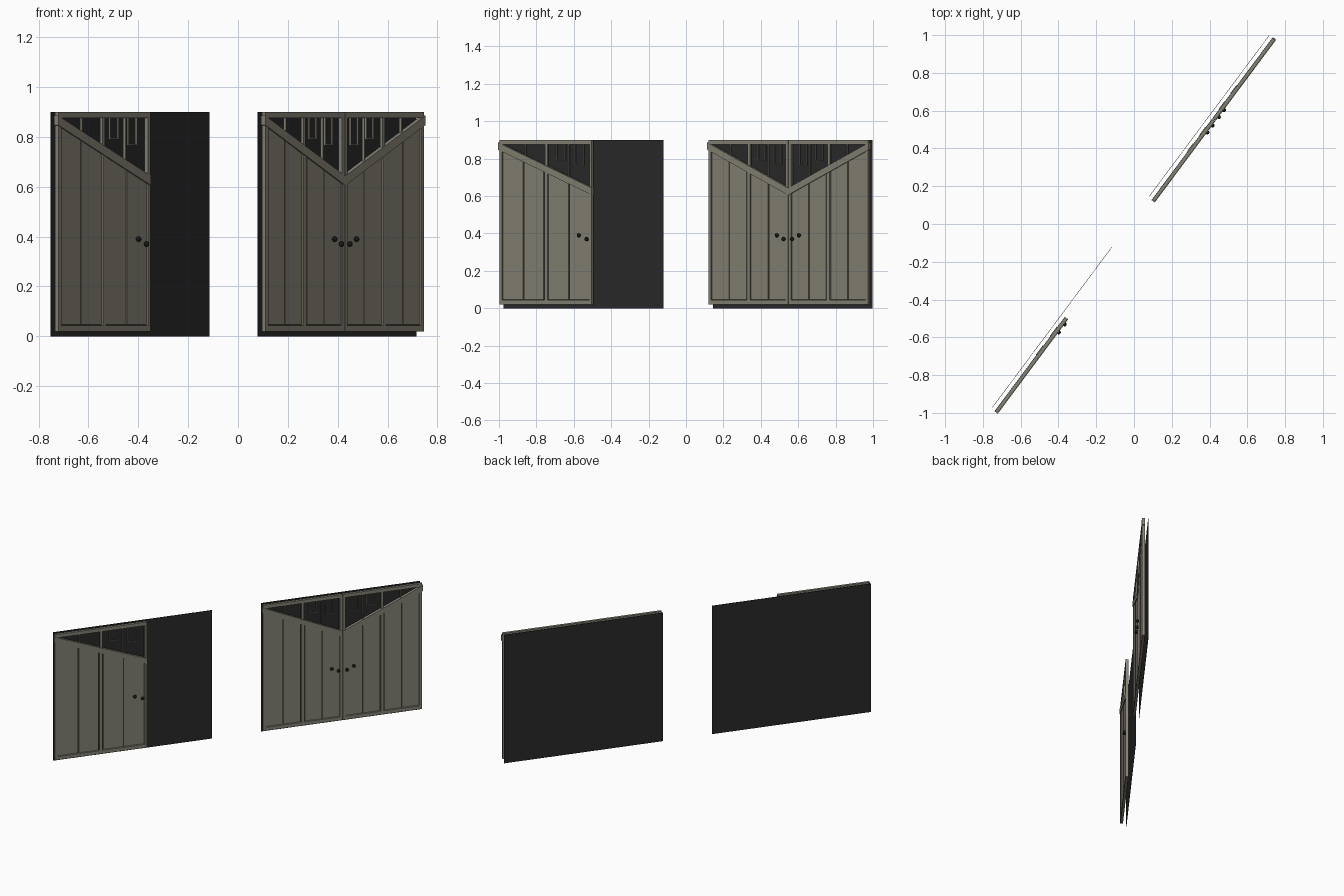
import bpy, bmesh, math
from mathutils import Matrix, Vector

cube = bpy.data.objects.get("Cube")
if cube:
    bpy.data.objects.remove(cube, do_unlink=True)


def material(name, rgb):
    m = bpy.data.materials.new(name)
    m.use_nodes = True
    m.diffuse_color = (*rgb, 1)
    m.node_tree.nodes["Principled BSDF"].inputs["Base Color"].default_value = (*rgb, 1)
    return m


WOOD = material("weathered grey wood", (0.24, 0.228, 0.18))
GROOVE = material("dark plank groove", (0.075, 0.072, 0.058))
BLACK = material("charcoal panel", (0.023, 0.023, 0.023))
IRON = material("black iron", (0.008, 0.008, 0.008))

ANGLE = math.radians(53.3)
LENGTH, TOP, BOTTOM = 1.064, 0.9, 0.02
STILE, RAIL = 0.018, 0.024


def finish(name, bm, mat, frame):
    bmesh.ops.recalc_face_normals(bm, faces=bm.faces)
    mesh = bpy.data.meshes.new(name)
    bm.to_mesh(mesh)
    bm.free()
    mesh.materials.append(mat)
    ob = bpy.data.objects.new(name, mesh)
    ob.matrix_world = frame
    bpy.context.collection.objects.link(ob)
    return ob


def prism(bm, outline, near, far):
    """Extrude an outline in the wall plane; depth grows toward the front."""
    face = bm.faces.new([bm.verts.new((u, -near, z)) for u, z in outline])
    out = bmesh.ops.extrude_face_region(bm, geom=[face])
    moved = [v for v in out["geom"] if isinstance(v, bmesh.types.BMVert)]
    bmesh.ops.translate(bm, verts=moved, vec=(0, near - far, 0))


def door(prefix, frame, start, width, mirrored):
    def low(u):  # underside of the sloping brace
        return 0.845 - 0.24 * u / width

    def part(name, mat, near, far, outlines):
        bm = bmesh.new()
        for o in outlines:
            pts = [(start + (width - u if mirrored else u), z) for u, z in o]
            prism(bm, pts, near, far)
        finish(prefix + name, bm, mat, frame)

    def box(u0, u1, z0, z1):
        return [(u0, z0), (u1, z0), (u1, z1), (u0, z1)]

    def under(u0, u1, z0=BOTTOM):
        return [(u0, z0), (u1, z0), (u1, low(u1) + 0.01), (u0, low(u0) + 0.01)]

    # Outer frame
    part("frame", WOOD, 0.022, 0.04, [
        box(0, STILE, BOTTOM, TOP), box(width - STILE, width - 0.002, BOTTOM, TOP),
        box(STILE, width - STILE, TOP - RAIL, TOP),
        box(STILE, width - STILE, BOTTOM, BOTTOM + RAIL)])
    # Sloping brace, its ends just past the frame
    a, b = -0.006, width - 0.001
    part("sloping_brace", WOOD, 0.021, 0.043, [
        [(a, low(a)), (b, low(b)), (b, low(b) + 0.038), (a, low(a) + 0.038)]])
    # Dark sheet showing between the planks
    part("groove_backing", GROOVE, 0.023, 0.027, [under(0.005, width - 0.005)])
    # Planks either side of a centre batten
    gap, batten, mid = 0.006, 0.013, width / 2
    quarter = (mid - batten - STILE) / 2
    planks = []
    for base in (STILE, mid + batten):
        for k in range(2):
            u = base + k * quarter
            planks.append(under(u + gap / 2, u + quarter - gap / 2, BOTTOM + RAIL + 0.004))
    part("planks", WOOD, 0.025, 0.036, planks)
    part("centre_batten", WOOD, 0.024, 0.039,
         [box(mid - batten + gap / 2, mid + batten - gap / 2, BOTTOM + RAIL, low(mid) + 0.01)])
    # Window bars above the brace
    part("window_bars", WOOD, 0.024, 0.036, [
        box(f * width - w, f * width + w, low(f * width) + 0.02, TOP - RAIL)
        for f, w in ((0.27, 0.003), (0.5, 0.008), (0.74, 0.003))])
    # Small hanging loops in the window
    loops = []
    for f0, f1, z in ((0.59, 0.69, 0.79), (0.79, 0.89, 0.765)):
        u0, u1, t = f0 * width, f1 * width, 0.006
        loops += [box(u0, u0 + t, z, TOP - RAIL), box(u1 - t, u1, z, TOP - RAIL),
                  box(u0 + t, u1 - t, z, z + t)]
    part("window_loops", WOOD, 0.018, 0.026, loops)
    # Round knobs
    for i, (f, z) in enumerate(((0.862, 0.39), (0.947, 0.37))):
        u = start + width * (1 - f if mirrored else f)
        bm = bmesh.new()
        bmesh.ops.create_uvsphere(bm, u_segments=16, v_segments=10, radius=0.011,
                                  matrix=Matrix.Translation((u, -0.044, z)))
        knob = finish(f"{prefix}knob_{i + 1}", bm, IRON, frame)
        for p in knob.data.polygons:
            p.use_smooth = True


def wall(name, x, y):
    frame = Matrix.Translation(Vector((x, y, 0))) @ Matrix.Rotation(ANGLE, 4, "Z")
    bm = bmesh.new()
    prism(bm, [(0, 0), (LENGTH, 0), (LENGTH, TOP), (0, TOP)], -0.001, 0.001)
    finish(name + "_back_panel", bm, BLACK, frame)
    return frame


# Single wide door on the first wall, a mirrored pair on the second
single = wall("single", -0.752, -0.974)
door("single_door_", single, 0, 0.618, False)
pair = wall("double", 0.079, 0.144)
door("double_right_door_", pair, 0, LENGTH / 2, False)
door("double_left_door_", pair, LENGTH / 2, LENGTH / 2, True)
